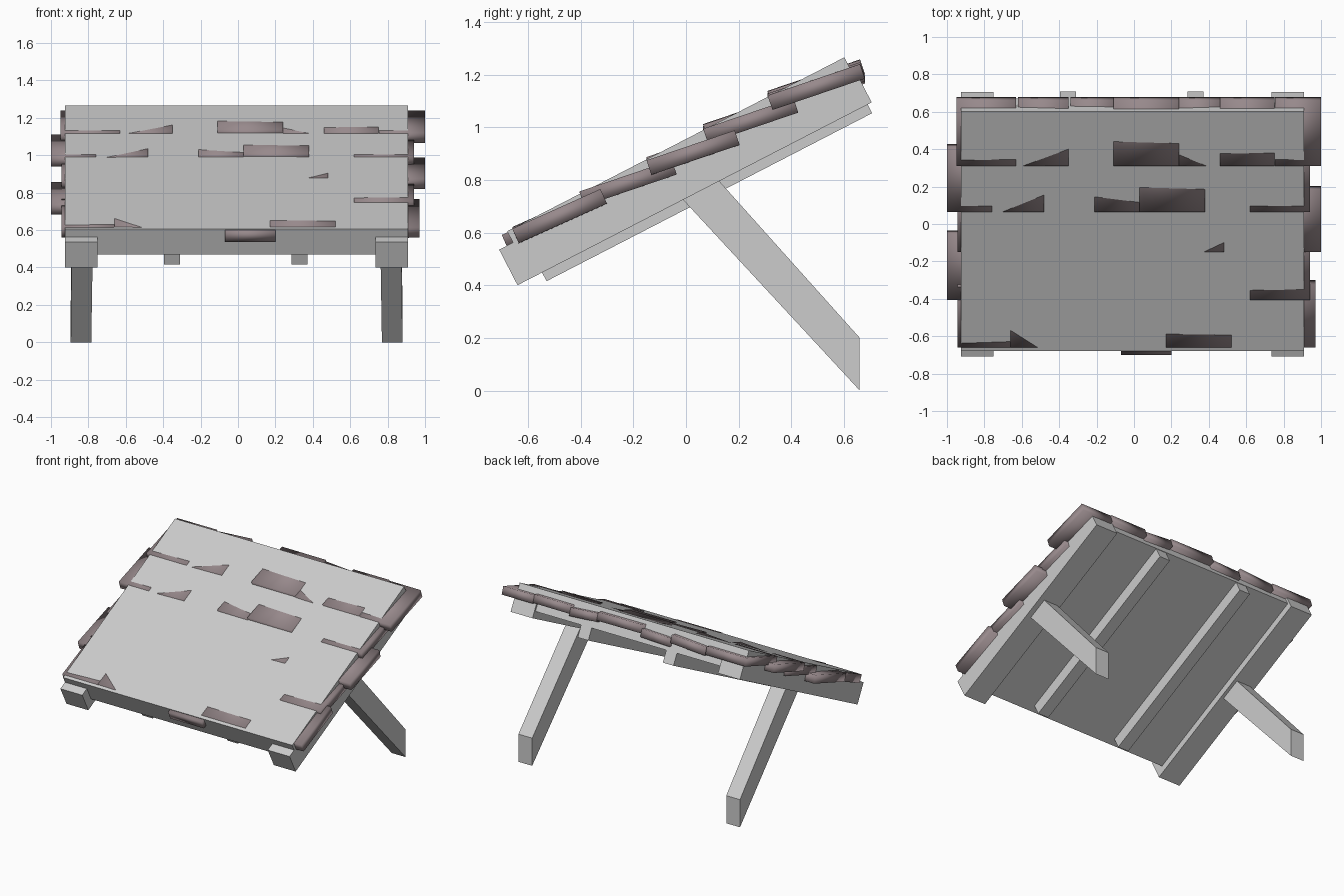
import bpy, bmesh
from math import atan, cos, sin

if "Cube" in bpy.data.objects:
    bpy.data.objects.remove(bpy.data.objects["Cube"])

SLOPE = 0.516                      # rise per unit y of the roof
ANG = atan(SLOPE)
CX = -0.0075                       # centre of the frame in x


def hull(name, left, right):
    """Prism between two matching (x, y, z) outlines."""
    bm = bmesh.new()
    a = [bm.verts.new(p) for p in left]
    b = [bm.verts.new(p) for p in right]
    n = len(a)
    bm.faces.new(a)
    bm.faces.new(b[::-1])
    for i in range(n):
        j = (i + 1) % n
        bm.faces.new((a[j], a[i], b[i], b[j]))
    bmesh.ops.recalc_face_normals(bm, faces=bm.faces)
    me = bpy.data.meshes.new(name)
    bm.to_mesh(me)
    bm.free()
    ob = bpy.data.objects.new(name, me)
    bpy.context.collection.objects.link(ob)
    return ob


def sloped_box(name, x0, x1, u0, u1, v0, v1):
    """Box aligned to the roof slope: u runs up the slope, v away from it."""
    prof = [(-0.64 + u * cos(ANG) - v * sin(ANG),
             0.40 + u * sin(ANG) + v * cos(ANG))
            for u, v in ((u0, v0), (u1, v0), (u1, v1), (u0, v1))]
    return hull(name, [(x0, y, z) for y, z in prof],
                [(x1, y, z) for y, z in prof])


# Roof slab
sloped_box("roof_slab", -0.925, 0.91, 0.059, 1.50, 0.048, 0.20)

# Edge beams and thin middle battens
for i, (x0, x1) in enumerate(((-0.925, -0.75), (0.735, 0.91))):
    sloped_box(f"edge_beam_{i}", x0, x1, 0, 1.514, 0, 0.152)
for i, (x0, x1) in enumerate(((-0.395, -0.31), (0.287, 0.372))):
    sloped_box(f"batten_{i}", x0, x1, 0.105, 1.497, -0.037, 0.06)

# Diagonal braces, mirrored left and right, cut upright at the wall
leg = [(0.66, 0.0, 0.0), (0.66, 0.20, 0.0), (0.10, 0.825, 1.0), (-0.03, 0.745, 1.0)]
for side in (-1, 1):
    outer = [(CX + side * (0.887 - 0.008 * t), y, z) for y, z, t in leg]
    inner = [(CX + side * (0.777 - 0.012 * t), y, z) for y, z, t in leg]
    hull(f"brace_{'left' if side < 0 else 'right'}", outer, inner)

# Shingles
mat = bpy.data.materials.new("shingle_brown")
mat.diffuse_color = (0.31, 0.25, 0.26, 1)
mat.use_nodes = True
mat.node_tree.nodes["Principled BSDF"].inputs["Base Color"].default_value = mat.diffuse_color


def roof_z(y):
    return 1.265 + (y - 0.6) * SLOPE


def shingle(name, y, pitch, x0, x1, dl, dr, length):
    """dl, dr: how far the left and right edges show above the slab."""
    t = 0.055

    def outline(x, d):
        z = roof_z(y) + d * (SLOPE - pitch)
        y1, z1 = y + length, z + length * pitch
        return [(x, y, z), (x, y1, z1),
                (x, y1 + t * pitch, z1 - t), (x, y + t * pitch, z - t)]
    ob = hull(name, outline(x0, dl), outline(x1, dr))
    ob.data.materials.append(mat)
    ob.data.polygons.foreach_set("use_smooth", [True] * 6)


# Rows: front y, pitch, then (x0, x1, left show, right show)
rows = [
    (-0.66, 0.45, [(-0.945, -0.65, .02, .03), (-0.66, -0.36, .09, -.10),
                   (-0.36, -0.08, -.2, -.2), (0.17, 0.52, .07, .065),
                   (0.54, 0.97, -.1, .0)]),
    (-0.70, 0.45, [(-0.07, 0.20, -.05, -.05)]),
    (-0.405, 0.34, [(-1.0, -0.72, -.05, -.03), (-0.72, -0.4, -.1, -.05),
                    (-0.4, -0.1, -.05, -.08), (-0.1, 0.25, -.1, -.05),
                    (0.25, 0.6, -.1, -.1), (0.62, 0.94, .05, .055)]),
    (-0.15, 0.34, [(-0.945, -0.62, -.02, -.05), (-0.62, -0.3, -.1, -.05),
                   (-0.3, 0.1, -.05, -.08), (0.12, 0.48, -.12, .05),
                   (0.5, 0.75, -.1, -.1), (0.75, 1.0, -.03, -.02)]),
    (0.065, 0.34, [(-1.0, -0.76, .03, .03), (-0.75, -0.48, -.02, .09),
                   (-0.47, -0.22, -.1, -.1), (-0.21, 0.03, .08, .05),
                   (0.03, 0.38, .13, .12), (0.38, 0.6, -.1, -.1),
                   (0.62, 0.94, .03, .03)]),
    (0.31, 0.34, [(-0.95, -0.63, .03, .035), (-0.62, -0.35, -.01, .09),
                  (-0.34, -0.11, -.08, -.03), (-0.11, 0.24, .13, .12),
                  (0.24, 0.46, .06, -.03), (0.46, 0.75, .065, .07),
                  (0.755, 1.0, .035, .03)]),
]
for r, (y, pitch, tiles) in enumerate(rows):
    for i, (x0, x1, dl, dr) in enumerate(tiles):
        shingle(f"shingle_{r}_{i}", y, pitch, x0, x1, dl, dr,
                0.335 + 0.008 * ((i * 3 + r) % 3))
